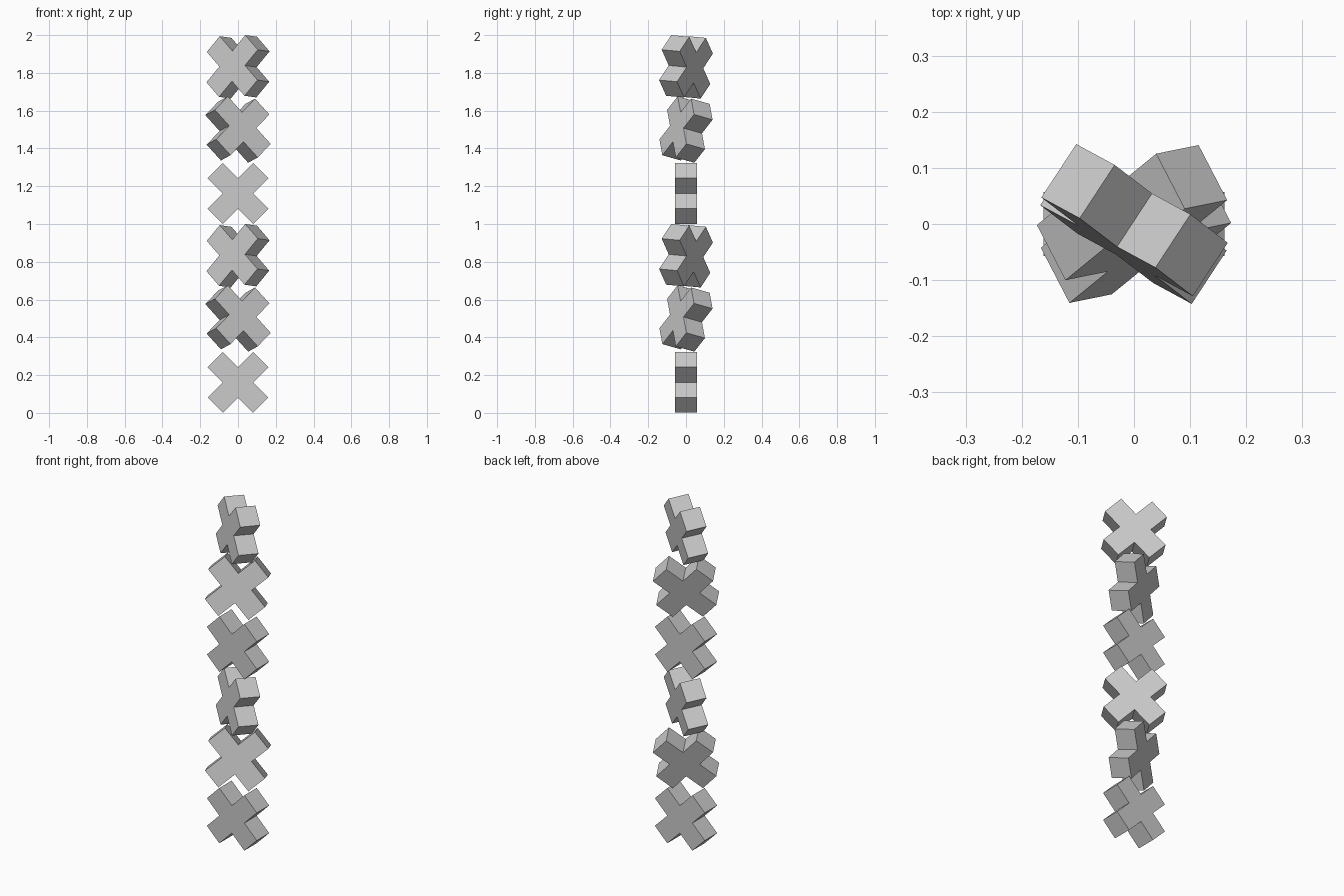
import bpy, bmesh
from mathutils import Vector, Matrix

if "Cube" in bpy.data.objects:
    bpy.data.objects.remove(bpy.data.objects["Cube"])

H = 0.057          # half the width of an arm; each cross is five cubes of side 2H
PERIOD = 1.0       # the three poses repeat after this height

# poses of the crosses: centre height, direction of first arm, direction of second arm
POSES = [
    (0.162, (0.71, 0.0, 0.71), (-0.71, 0.0, 0.71)),
    (0.500, (0.60, 0.49, 0.63), (-0.67, -0.14, 0.73)),
    (0.832, (0.60, -0.325, 0.73), (-0.60, 0.455, 0.66)),
]


def cross_mesh():
    """Plus-shaped outline extruded to a solid."""
    bm = bmesh.new()
    corner = [(3, -1), (3, 1), (1, 1)]
    outline = []
    for _ in range(4):
        outline += corner
        corner = [(-y, x) for x, y in corner]
    face = bm.faces.new([bm.verts.new((x * H, y * H, -H)) for x, y in outline])
    ext = bmesh.ops.extrude_face_region(bm, geom=[face])
    verts = [g for g in ext["geom"] if isinstance(g, bmesh.types.BMVert)]
    bmesh.ops.translate(bm, verts=verts, vec=(0, 0, 2 * H))
    bmesh.ops.recalc_face_normals(bm, faces=bm.faces)
    mesh = bpy.data.meshes.new("cross")
    bm.to_mesh(mesh)
    bm.free()
    return mesh


def pose_matrix(z, arm_a, arm_b):
    a = Vector(arm_a).normalized()
    n = a.cross(Vector(arm_b)).normalized()
    b = n.cross(a)
    rot = Matrix((a, b, n)).transposed().to_4x4()
    return Matrix.Translation((0, 0, z)) @ rot


# stack of six crosses
mesh = cross_mesh()
for rep in range(2):
    for i, (z, a, b) in enumerate(POSES):
        ob = bpy.data.objects.new(f"cross_{rep * 3 + i + 1}", mesh)
        ob.matrix_world = pose_matrix(z + rep * PERIOD, a, b)
        bpy.context.collection.objects.link(ob)
